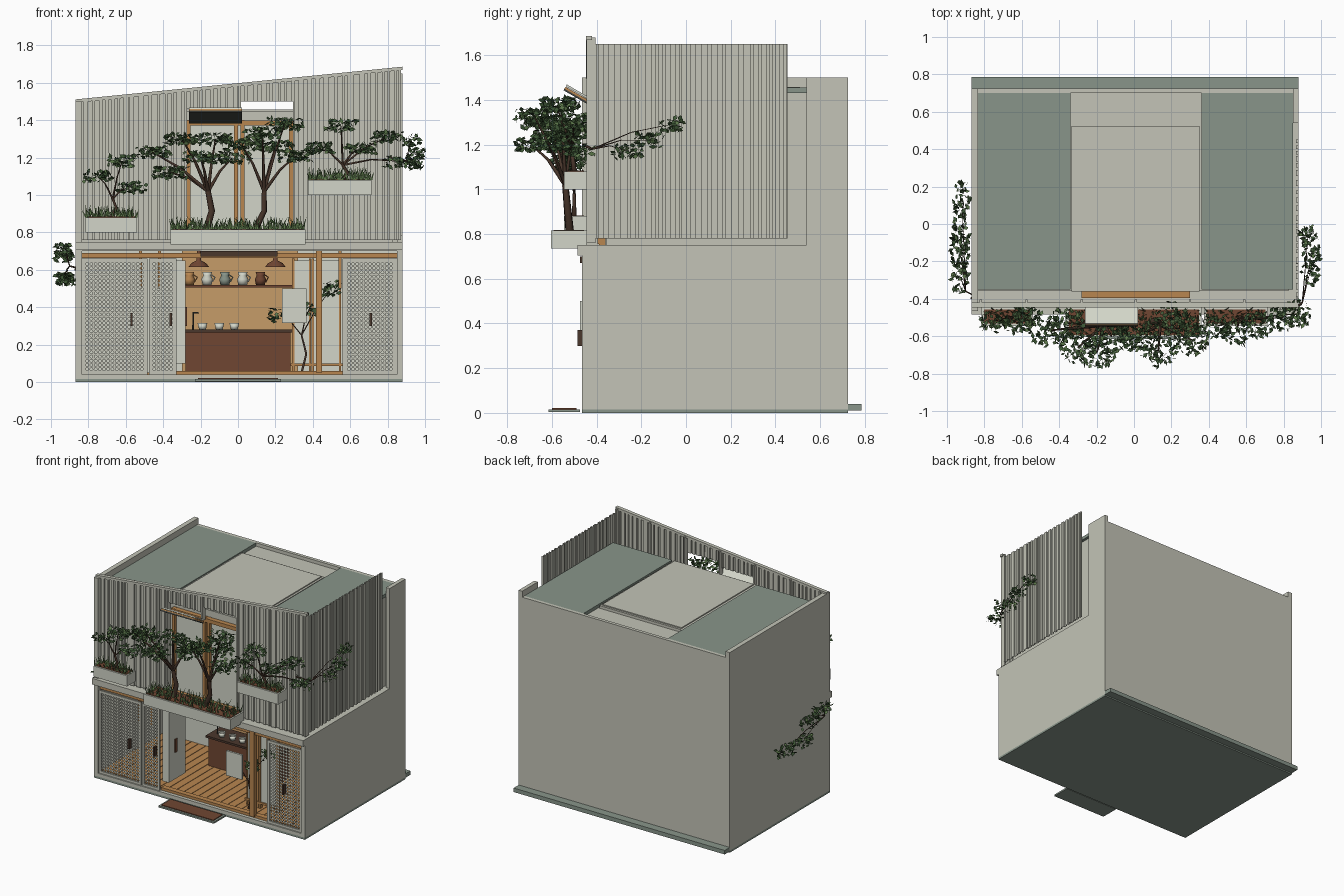
import bpy, bmesh, math, random
from mathutils import Vector

random.seed(7)
if "Cube" in bpy.data.objects:
    bpy.data.objects.remove(bpy.data.objects["Cube"], do_unlink=True)


def colour(name, red, green, blue):
    mat = bpy.data.materials.new(name)
    mat.use_nodes = True
    rgba = [((c / 255 + .055) / 1.055) ** 2.4 for c in (red, green, blue)] + [1]
    mat.diffuse_color = rgba
    mat.node_tree.nodes["Principled BSDF"].inputs["Base Color"].default_value = rgba
    return mat


CONCRETE = colour("warm grey concrete", 195, 196, 183)
SAGE = colour("sage green", 136, 149, 138)
PALE = colour("pale panel", 210, 213, 200)
WOOD = colour("honey wood", 184, 134, 80)
TAN = colour("tan plaster", 198, 156, 104)
BROWN = colour("red brown", 112, 70, 50)
BARK = colour("dark bark", 74, 55, 44)
METAL = colour("dark metal", 66, 68, 64)
LEAF = colour("deep leaf", 62, 88, 54)
SPROUT = colour("light leaf", 92, 120, 74)

LEFT, RIGHT, FRONT, BACK = -.87, .88, -.465, .725
INNER_L, INNER_R, SLAB, DECK, ROOF = -.835, .85, .75, .04, 1.43


def make(name, verts, faces, *mats):
    mesh = bpy.data.meshes.new(name)
    mesh.from_pydata(verts, [], faces)
    for mat in mats:
        mesh.materials.append(mat)
    obj = bpy.data.objects.new(name, mesh)
    bpy.context.collection.objects.link(obj)
    return obj


def box(name, mat, x, y, z):
    verts = [(a, b, c) for a in x for b in y for c in z]
    faces = [(0, 1, 3, 2), (4, 6, 7, 5), (0, 4, 5, 1), (2, 3, 7, 6), (0, 2, 6, 4), (1, 5, 7, 3)]
    return make(name, verts, faces, mat)


def around(c, half):
    return (c - half, c + half)


def lathe(name, mat, centre, profile, sides=14):
    verts, faces = [], []
    for r, h in profile:
        for k in range(sides):
            a = math.tau * k / sides
            verts.append(Vector(centre) + Vector((r * math.cos(a), r * math.sin(a), h)))
    for i in range(len(profile) - 1):
        for k in range(sides):
            n = (k + 1) % sides
            faces.append([i * sides + k, i * sides + n, (i + 1) * sides + n, (i + 1) * sides + k])
    obj = make(name, verts, faces, mat)
    obj.data.polygons.foreach_set("use_smooth", [True] * len(faces))
    return obj


def tube(name, mat, points, thick, taper=1):
    curve = bpy.data.curves.new(name, "CURVE")
    curve.dimensions, curve.bevel_depth, curve.bevel_resolution = "3D", thick, 1
    spline = curve.splines.new("POLY")
    spline.points.add(len(points) - 1)
    for i, p in enumerate(points):
        spline.points[i].co = (*p, 1)
        spline.points[i].radius = 1 + (taper - 1) * i / (len(points) - 1)
    temp = bpy.data.objects.new(name, curve)
    mesh = bpy.data.meshes.new_from_object(temp)
    bpy.data.objects.remove(temp)
    mesh.materials.clear()
    mesh.materials.append(mat)
    bpy.context.collection.objects.link(bpy.data.objects.new(name, mesh))


# Shell: base, walls, floors and roof
box("base_slab", SAGE, (LEFT, RIGHT), (FRONT, BACK), (0, .015))
box("back_ledge", SAGE, (LEFT, RIGHT), (BACK, .785), (.01, DECK))
box("front_sill", CONCRETE, (LEFT, RIGHT), (FRONT, -.42), (.015, DECK))
box("left_wall", CONCRETE, (LEFT, INNER_L), (FRONT, BACK), (.015, 1.5))
box("right_wall", CONCRETE, (INNER_R, RIGHT), (FRONT, BACK), (.015, SLAB))
box("right_rear_wall", CONCRETE, (INNER_R, RIGHT), (.54, BACK), (SLAB, 1.5))
box("back_wall", CONCRETE, (INNER_L, INNER_R), (.7, BACK), (.015, 1.455))
box("upper_floor", CONCRETE, (INNER_L, INNER_R), (FRONT, .7), (.7, SLAB))
box("front_beam", CONCRETE, (LEFT, RIGHT), (-.485, FRONT), (.705, SLAB))
box("upper_room", CONCRETE, (INNER_L, .83), (-.355, .7), (SLAB, ROOF))
for side, span in (("left", (INNER_L, -.34)), ("right", (.36, INNER_R))):
    box(side + "_roof_panel", SAGE, span, (-.35, .7), (ROOF, 1.455))
box("skylight_frame", CONCRETE, (-.335, .35), (-.36, .525), (ROOF, 1.45))
box("skylight_panel", CONCRETE, (-.32, .335), (-.345, .51), (1.45, 1.458))


# Ribbed metal screen with a sloping top edge
def slope(x):
    return 1.505 + (x - LEFT) * .1


def ribbed(name, start, end, out, low):
    start, end, out = Vector(start), Vector(end), Vector(out)
    length, u, raised, verts = (end - start).length, 0, 0, []
    while u < length:
        stop = min(length, u + random.uniform(.012, .03))
        for t in (u, stop):
            p = start.lerp(end, t / length) + out * raised
            verts += [(p.x, p.y, low), (p.x, p.y, slope(p.x) if out.y else 1.65)]
        u, raised = stop, .01 - raised
    faces = [(i, i + 2, i + 3, i + 1) for i in range(0, len(verts) - 2, 2)]
    obj = make(name, verts, faces, CONCRETE)
    obj.modifiers.new("sheet", "SOLIDIFY").thickness = .004


SCREEN = -.43
for name, a, b, low in (("left", INNER_L, -.28, .76), ("window_head", -.28, .01, 1.46),
                        ("slot_head", .01, .3, 1.5), ("right", .3, .87, .76)):
    ribbed(name + "_screen", (a, SCREEN), (b, SCREEN), (0, -1), low)
ribbed("side_screen", (.87, SCREEN), (.87, .455), (1, 0), .78)
for x in (-.82, -.575, -.28, .01, .3, .59, .865):
    low = 1.4 if x == .01 else .76
    box("screen_post", CONCRETE, around(x, .006), (-.445, -.405), (low, slope(x)))
tops = [(x, y, slope(x) + d) for x in (LEFT, RIGHT) for y in (-.447, -.42) for d in (-.012, .006)]
rail = box("screen_top_rail", CONCRETE, (0, 1), (0, 1), (0, 1))
for vert, co in zip(rail.data.vertices, tops):
    vert.co = co

# Upper window and its tilted awning
box("window_glass", PALE, (-.27, .29), (-.368, -.36), (SLAB, 1.38))
for x in (-.265, -.01, .025, .285):
    box("window_post", WOOD, around(x, .011), (-.39, -.36), (SLAB, 1.4))
for z in (.77, 1.385):
    box("window_rail", WOOD, (-.28, .3), (-.395, -.36), around(z, .014))
for name, mat, drop in (("awning_top", PALE, .012), ("awning_frame", WOOD, 0), ("awning_glass", METAL, -.008)):
    awning = box(name, mat, (-.262, .022), (-.12, 0), (drop, drop + .01))
    awning.location = (0, -.44, 1.39)
    awning.rotation_euler.x = math.radians(-30)


# Perforated ground-floor panels
def perforated(name, x, z, pitch=.0225):
    verts, half = [], pitch / 2
    for k in range(8):
        a = math.tau * k / 8
        c, s = math.cos(a), math.sin(a)
        grow = half / max(abs(c), abs(s))
        verts += [(c * grow, 0, s * grow), (c * .0075, 0, s * .0075)]
    faces = [(i, (i + 2) % 16, (i + 3) % 16, i + 1) for i in range(0, 16, 2)]
    sheet = make(name, verts, faces, CONCRETE)
    columns, rows = int((x[1] - x[0] - .02) / pitch), int((z[1] - z[0] - .02) / pitch)
    for axis, count in ((0, columns), (2, rows)):
        mod = sheet.modifiers.new("holes", "ARRAY")
        mod.count, mod.use_relative_offset, mod.use_constant_offset = count, False, True
        mod.constant_offset_displace = [pitch if i == axis else 0 for i in range(3)]
    padx, padz = (x[1] - x[0] - columns * pitch) / 2, (z[1] - z[0] - rows * pitch) / 2
    sheet.location = (x[0] + padx + half, -.45, z[0] + padz + half)
    depth = (-.456, -.444)
    for edge in ((x[0], x[0] + padx), (x[1] - padx, x[1])):
        box(name + "_stile", CONCRETE, edge, depth, z)
    for edge in ((z[0], z[0] + padz), (z[1] - padz, z[1])):
        box(name + "_rail", CONCRETE, (x[0] + padx, x[1] - padx), depth, edge)


for name, x, grip in (("left_panel", (INNER_L, -.485), -.57), ("folding_panel", (-.475, -.33), -.36),
                      ("right_panel", (.56, INNER_R), .285 * 2 + .14)):
    perforated(name, x, (DECK, .66))
    box(name + "_handle", BARK, around(grip, .006), (-.485, -.456), (.3, .37))

# Room: deck, counter, shelf, doors and timber frame
for i in range(28):
    box("deck_plank", WOOD, around(INNER_L + .03 + i * .06, .028), (-.42, .3), (.02, .05))
box("room_back", PALE, (INNER_L, INNER_R), (.3, .32), (.015, .7))
box("tan_back_panel", TAN, (-.3, .32), (.285, .3), (.05, .7))
box("counter", BROWN, (-.28, .28), (.05, .2), (.05, .265))
box("counter_top", BARK, (-.29, .29), (.03, .21), (.265, .28))
box("shelf", BROWN, (-.28, .29), (.18, .285), (.505, .52))
box("header_rail", WOOD, (INNER_L, INNER_R), (-.44, -.41), (.662, .69))
box("threshold", WOOD, (-.33, .56), (-.44, -.4), (DECK, .06))
box("low_rail", WOOD, (.28, .56), (-.32, -.29), (.085, .1))
box("main_post", WOOD, around(.433, .017), (-.455, -.42), (.05, .7))
for x in (-.52, -.42, .545):
    box("short_post", WOOD, around(x, .008), (-.43, -.41), (.5, .7))
box("open_door", PALE, (-.33, -.28), (-.42, -.22), (.1, .65))
box("open_door_handle", BROWN, (-.28, -.274), (-.35, -.325), (.3, .4))
for x in ((.295, .385), (.4, .545)):
    box("sliding_door", PALE, x, (-.31, -.295), (.1, .65))
    for edge in x:
        box("door_edge", WOOD, around(edge, .006), (-.315, -.29), (.05, .66))
box("hanging_board", PALE, (.235, .365), (-.475, -.46), (.315, .5))
box("sign_plate", BARK, (-.2, .21), (-.475, -.455), (.67, .7))
box("step_frame", SAGE, (-.23, .23), (-.615, -.475), (.004, .016))
box("step_mat", BROWN, (-.215, .215), (-.6, -.49), (.016, .022))
for i, mat in enumerate((WOOD, PALE, SAGE, PALE, BROWN)):
    x = -.26 + i * .095
    lathe("jug", mat, (x, .22, .52), [(0, 0), (.024, 0), (.03, .03), (.02, .05), (.026, .068), (.018, .06)])
    tube("jug_handle", mat, [(x + .02, .22, .575), (x + .042, .22, .56), (x + .028, .22, .535)], .004)
for x in (-.19, -.1, -.02):
    lathe("cup", PALE, (x, .08, .28), [(0, 0), (.018, 0), (.026, .035), (.02, .03)])
tube("tap", METAL, [(-.24, .1, .28), (-.24, .1, .37), (-.21, .1, .37)], .005)
for x in (-.21, .2):
    lathe("pendant_lamp", BROWN, (x, -.1, .615), [(.055, 0), (.04, .02), (.012, .035), (.01, .085)])


# Planters, grass and trees
def leaves(name, pads, per_pad, size):
    verts, faces = [], []
    for centre, spread in pads:
        for _ in range(per_pad):
            a, r = random.uniform(0, math.tau), math.sqrt(random.random())
            c = Vector(centre) + Vector((spread[0] * r * math.cos(a), spread[1] * r * math.sin(a),
                                         spread[2] * random.uniform(-1, 1)))
            along = Vector([random.gauss(0, 1) for _ in "xyz"])
            along.z *= .5
            along.normalize()
            across = along.cross(Vector([random.gauss(0, 1) for _ in "xyz"])).normalized()
            long, wide = size * random.uniform(.7, 1.2) / 2, size * .3
            n = len(verts)
            verts += [c - along * long, c + across * wide, c + along * long, c - across * wide]
            faces.append((n, n + 1, n + 2, n + 3))
    obj = make(name, verts, faces, LEAF, SPROUT)
    for face in obj.data.polygons:
        face.material_index = int(random.random() < .25)


def tree(name, base, fork, tips, thick, spread=(.1, .085, .03), per_pad=90):
    base, fork = Vector(base), Vector(fork)
    bend = base.lerp(fork, .5) + Vector((.025, 0, 0))
    tube(name + "_trunk", BARK, [base, bend, fork], thick, .75)
    for tip in map(Vector, tips):
        knee = fork.lerp(tip, .5) + Vector((0, 0, .02))
        tube(name + "_branch", BARK, [fork, knee, tip], thick * .55, .35)
    leaves(name + "_leaves", [(tip, spread) for tip in tips], per_pad, .036)


def planter(name, x, y, z):
    box(name, PALE, x, y, z)
    box(name + "_soil", BROWN, (x[0] + .012, x[1] - .012), (y[0] + .012, y[1] - .012), (z[1], z[1] + .004))
    verts = []
    for _ in range(int((x[1] - x[0]) * 300)):
        p = Vector((random.uniform(*x), random.uniform(y[0] + .01, y[1] - .01), z[1]))
        lean = Vector((random.gauss(0, .02), random.gauss(0, .015), random.uniform(.03, .075)))
        verts += [p - Vector((.006, 0, 0)), p + Vector((.006, 0, 0)), p + lean]
    make(name + "_grass", verts, [(i, i + 1, i + 2) for i in range(0, len(verts), 3)], SPROUT)


planter("centre_planter", (-.36, .36), (-.605, -.445), (.735, .815))
planter("left_planter", (-.815, -.54), (-.545, -.445), (.8, .88))
planter("right_planter", (.375, .715), (-.545, -.445), (1, 1.08))
tree("left_centre_tree", (-.17, -.52, .81), (-.16, -.54, 1.02),
     [(-.46, -.57, 1.23), (-.3, -.66, 1.3), (-.12, -.6, 1.3), (-.03, -.55, 1.2), (-.36, -.53, 1.12), (-.2, -.69, 1.2)], .02)
tree("right_centre_tree", (.09, -.52, .81), (.14, -.54, 1.02),
     [(.02, -.6, 1.27), (.13, -.68, 1.33), (.25, -.56, 1.38), (.31, -.62, 1.21), (.2, -.5, 1.26)], .018)
tree("left_small_tree", (-.68, -.5, .88), (-.67, -.5, .98),
     [(-.75, -.52, 1.1), (-.62, -.53, 1.18), (-.57, -.49, 1.04)], .01, (.08, .06, .03), 60)
tree("right_small_tree", (.56, -.5, 1.08), (.56, -.51, 1.16),
     [(.43, -.55, 1.25), (.55, -.58, 1.37), (.66, -.54, 1.25), (.8, -.5, 1.31), (.87, -.48, 1.18)], .012, (.09, .07, .03), 65)
tree("side_vine", (.8, -.46, 1.2), (.9, -.42, 1.18),
     [(.94, -.26, 1.17), (.95, -.16, 1.22), (.93, -.07, 1.29)], .006, (.05, .07, .03), 40)
tree("left_vine", (-.87, -.4, .6), (-.9, -.36, .62),
     [(-.93, -.28, .71), (-.93, -.14, .67), (-.93, -.06, .55), (-.92, .13, .55)], .006, (.05, .1, .03), 60)
tree("room_plant", (.34, -.36, .05), (.34, -.36, .25),
     [(.22, -.36, .36), (.38, -.38, .39), (.5, -.36, .5)], .007, (.06, .04, .04), 35)
